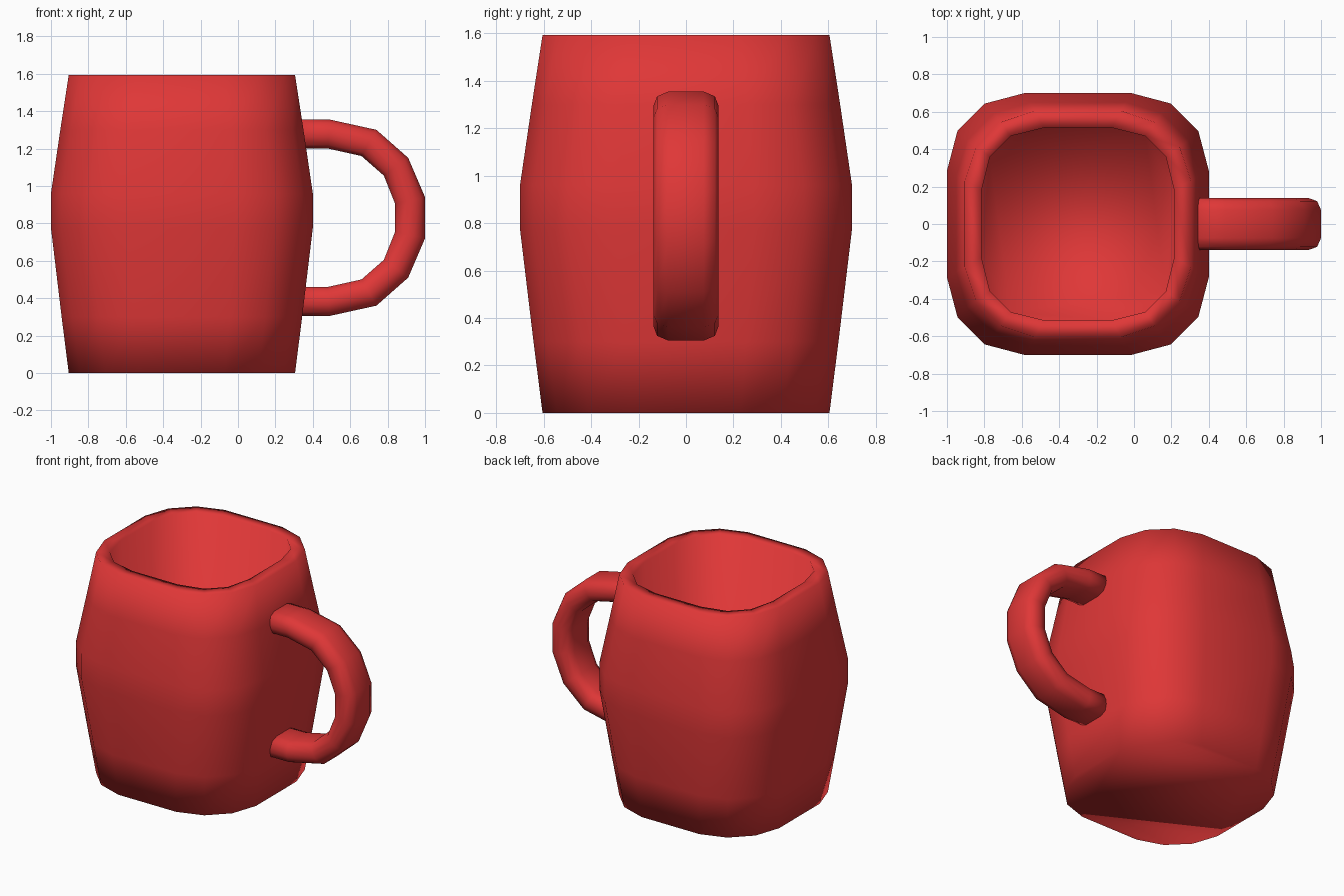
import bpy, bmesh
from mathutils import Vector

if "Cube" in bpy.data.objects:
    bpy.data.objects.remove(bpy.data.objects["Cube"])

red = bpy.data.materials.new("mug red")
red.diffuse_color = (0.74, 0.038, 0.038, 1)
red.use_nodes = True
red.node_tree.nodes["Principled BSDF"].inputs["Base Color"].default_value = red.diffuse_color


def loft(name, rings):
    """Skin a list of closed point rings, cap both ends, shade smooth."""
    bm = bmesh.new()
    vs = [[bm.verts.new(p) for p in ring] for ring in rings]
    n = len(vs[0])
    for a, b in zip(vs, vs[1:]):
        for i in range(n):
            j = (i + 1) % n
            bm.faces.new((a[i], a[j], b[j], b[i]))
    bm.faces.new(vs[0])
    bm.faces.new(vs[-1])
    bmesh.ops.recalc_face_normals(bm, faces=bm.faces)
    for f in bm.faces:
        f.smooth = True
    mesh = bpy.data.meshes.new(name)
    bm.to_mesh(mesh)
    bm.free()
    mesh.materials.append(red)
    ob = bpy.data.objects.new(name, mesh)
    bpy.context.collection.objects.link(ob)
    return ob


def body_ring(r, z, a, b):
    """Rounded square with 16 corners; a and b place the corner points."""
    flat = 0.285 - 0.57 * (0.7 - r)
    quarter = [(r, -flat), (r, flat), (a * r, b * r), (b * r, a * r)]
    pts = []
    for _ in range(4):
        pts += quarter
        quarter = [(-y, x) for x, y in quarter]
    return [(x - 0.3, y, z) for x, y in pts]


# Hollow barrel body: up the outside, over the rim, straight down the inside
profile = [(0.605, 0, 0.90, 0.68), (0.643, 0.3, 0.91, 0.69), (0.70, 0.775, 0.92, 0.71),
           (0.70, 0.96, 0.92, 0.71), (0.650, 1.3, 0.91, 0.69), (0.605, 1.593, 0.90, 0.68),
           (0.515, 1.593, 0.913, 0.70), (0.515, 0.1, 0.913, 0.70)]
loft("mug_body", [body_ring(*p) for p in profile])

# Handle: upper half of outer and inner edges, mirrored about its mid height
MID = 0.83
outer = [(0.29, 1.355), (0.49, 1.355), (0.74, 1.30), (0.91, 1.15), (1.0, 0.94)]
inner = [(0.29, 1.20), (0.48, 1.20), (0.66, 1.16), (0.78, 1.055), (0.84, 0.905)]
outer += [(x, 2 * MID - z) for x, z in reversed(outer)]
inner += [(x, 2 * MID - z) for x, z in reversed(inner)]

# Cross-section as (sideways offset, fraction from inner to outer edge)
half = [(0.075, 0), (0.122, 0.13), (0.138, 0.4), (0.138, 0.6), (0.122, 0.87), (0.075, 1)]
section = half + [(-y, t) for y, t in reversed(half)]

rings = []
for (ox, oz), (ix, iz) in zip(outer, inner):
    o, i = Vector((ox, 0, oz)), Vector((ix, 0, iz))
    rings.append([i.lerp(o, t) + Vector((0, y, 0)) for y, t in section])
loft("handle", rings)
